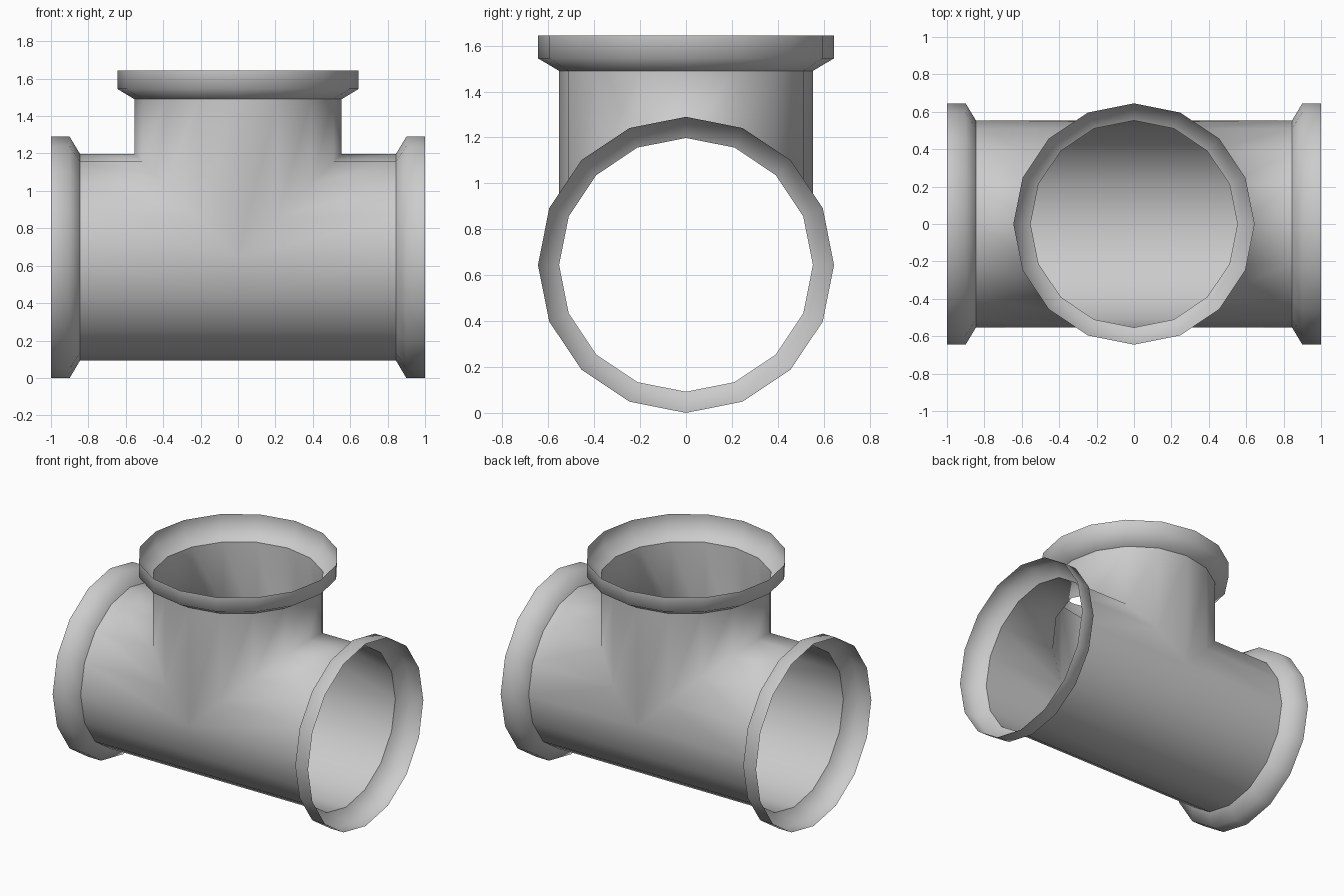
import bpy, bmesh, math
from mathutils import Matrix

if "Cube" in bpy.data.objects:
    bpy.data.objects.remove(bpy.data.objects["Cube"])

N = 16        # sides of every pipe
R = 0.553     # pipe radius
F = 0.645     # flange radius
ZC = F        # height of the main axis
NECK = 0.845  # where pipe meets flange
FLARE = 0.90  # end of the flare
END = 1.0     # open rim


def finish(name, bm):
    bmesh.ops.remove_doubles(bm, verts=bm.verts, dist=1e-4)
    bmesh.ops.recalc_face_normals(bm, faces=bm.faces)
    for f in bm.faces:
        f.smooth = True
    mesh = bpy.data.meshes.new(name)
    bm.to_mesh(mesh)
    bm.free()
    ob = bpy.data.objects.new(name, mesh)
    bpy.context.collection.objects.link(ob)
    ob.location.z = ZC
    return ob


def bridge(bm, a, b):
    for k in range(N):
        j = (k + 1) % N
        quad = [a[k], a[j], b[j], b[k]]
        bm.faces.new([bm.verts.new(p) for p in quad])


def circle(trig):
    return [trig(R * math.cos(2 * math.pi * k / N),
                 R * math.sin(2 * math.pi * k / N)) for k in range(N)]


# open tee body: two arms and a branch meeting on a mitred seam
bm = bmesh.new()
for s in (-1, 1):
    seam = circle(lambda c, d: (s * (c if c > 1e-6 else 0), d, c))
    rim = circle(lambda c, d: (s * NECK, d, c))
    bridge(bm, seam, rim)
seam = circle(lambda c, d: (c, d, abs(c)))
rim = circle(lambda c, d: (c, d, NECK))
bridge(bm, seam, rim)
finish("tee_body", bm)


# flared collars on each opening
def collar(name, turn):
    bm = bmesh.new()
    prof = [(R, NECK), (F, FLARE), (F, END)]
    rings = [[(r * math.cos(2 * math.pi * k / N),
               r * math.sin(2 * math.pi * k / N), h) for k in range(N)]
             for r, h in prof]
    for a, b in zip(rings, rings[1:]):
        bridge(bm, a, b)
    bm.transform(Matrix.Rotation(math.radians(turn), 4, 'Y'))
    finish(name, bm)


for name, turn in (("top_collar", 0), ("right_collar", 90), ("left_collar", -90)):
    collar(name, turn)
